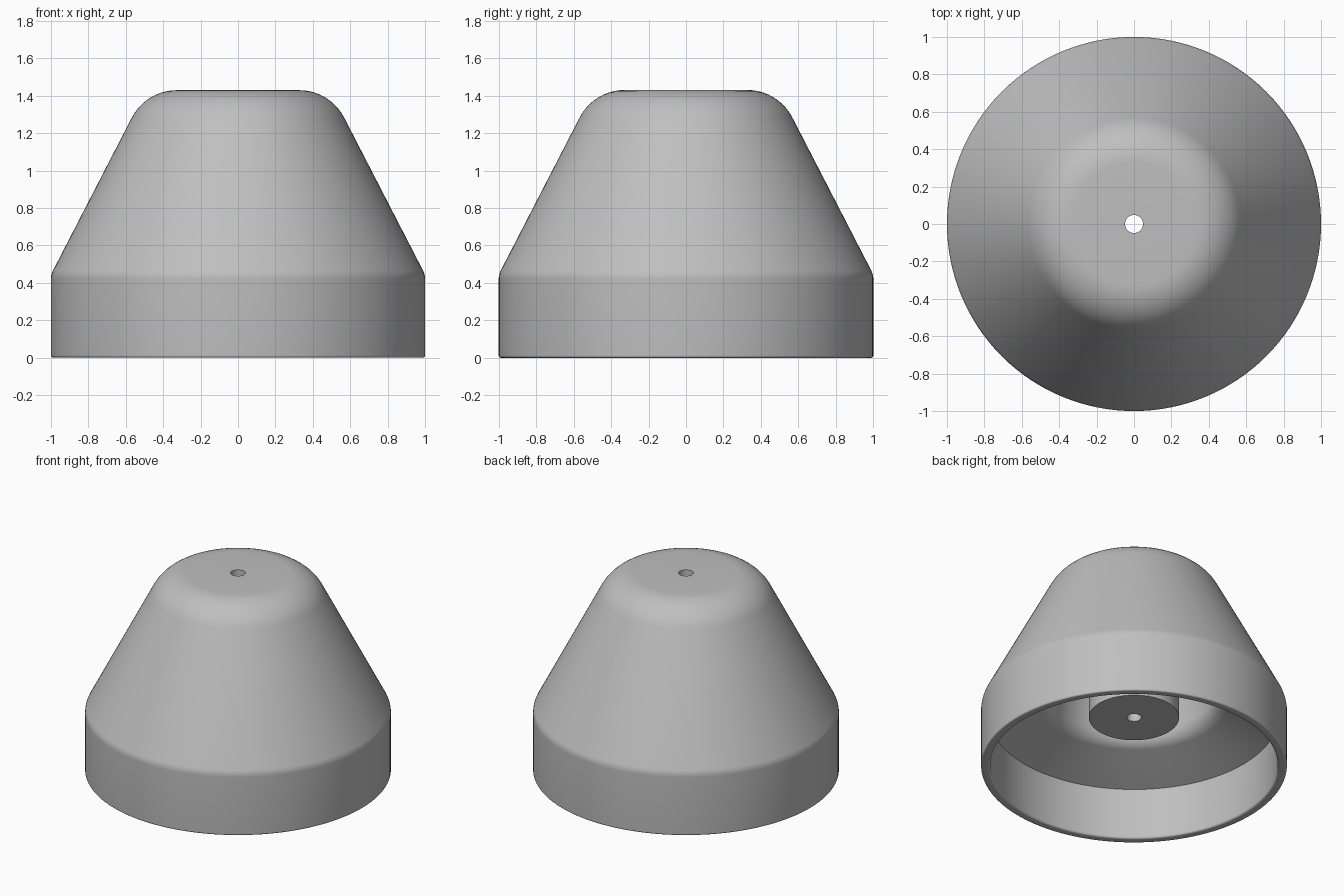
import bpy
import bmesh
import math
from mathutils import Vector, Matrix

SEGMENTS = 128

cube = bpy.data.objects.get("Cube")
if cube:
    bpy.data.objects.remove(cube, do_unlink=True)


def make_material(name, color):
    mat = bpy.data.materials.new(name)
    mat.use_nodes = True
    mat.diffuse_color = color
    bsdf = next(n for n in mat.node_tree.nodes if n.type == "BSDF_PRINCIPLED")
    bsdf.inputs["Base Color"].default_value = color
    return mat


def rounded(corners, steps=10):
    """Closed profile of (radius, height, fillet) corners, with round fillets."""
    out = []
    for i, (r, z, fillet) in enumerate(corners):
        p = Vector((r, z))
        if fillet == 0:
            out.append(p)
            continue
        a = (Vector(corners[i - 1][:2]) - p).normalized()
        b = (Vector(corners[(i + 1) % len(corners)][:2]) - p).normalized()
        half = a.angle(b) / 2
        centre = p + (a + b).normalized() * fillet / math.sin(half)
        start = p + a * fillet / math.tan(half) - centre
        end = p + b * fillet / math.tan(half) - centre
        sweep = math.pi - 2 * half
        for k in range(steps + 1):
            t = k / steps
            arc = (start * math.sin((1 - t) * sweep) + end * math.sin(t * sweep))
            out.append(centre + arc / math.sin(sweep))
    return out


def revolve(name, profile, mat):
    bm = bmesh.new()
    verts = [bm.verts.new((p.x, 0, p.y)) for p in profile]
    edges = [bm.edges.new((v, verts[i - 1])) for i, v in enumerate(verts)]
    bmesh.ops.spin(bm, geom=verts + edges, cent=(0, 0, 0), axis=(0, 0, 1),
                   angle=math.tau, steps=SEGMENTS, use_merge=True)
    bmesh.ops.remove_doubles(bm, verts=bm.verts, dist=1e-5)
    bmesh.ops.recalc_face_normals(bm, faces=bm.faces)
    mesh = bpy.data.meshes.new(name)
    bm.to_mesh(mesh)
    bm.free()
    mesh.materials.append(mat)
    obj = bpy.data.objects.new(name, mesh)
    bpy.context.collection.objects.link(obj)
    bpy.ops.object.select_all(action="DESELECT")
    obj.select_set(True)
    bpy.context.view_layer.objects.active = obj
    bpy.ops.object.shade_smooth_by_angle(angle=math.radians(30))
    return obj


grey = make_material("light grey", (0.52, 0.52, 0.52, 1))

# Tapered cap with open skirt, stepped cavity, central boss and through hole
section = [
    (0.048, 1.43, 0),       # top of the hole
    (0.492, 1.43, 0.27),    # rounded crown
    (1.0, 0.445, 0.1),      # shoulder
    (1.0, 0.0, 0.012),      # outer rim
    (0.94, 0.0, 0.015),     # inner rim
    (0.94, 0.37, 0),        # top of the skirt recess
    (0.55, 0.51, 0.12),     # sloping ledge into the cavity
    (0.47, 1.22, 0.12),     # cavity ceiling
    (0.295, 1.22, 0),       # boss root
    (0.295, 0.37, 0),       # boss end
    (0.048, 0.37, 0),       # bottom of the hole
]
revolve("cap_body", rounded(section), grey)
